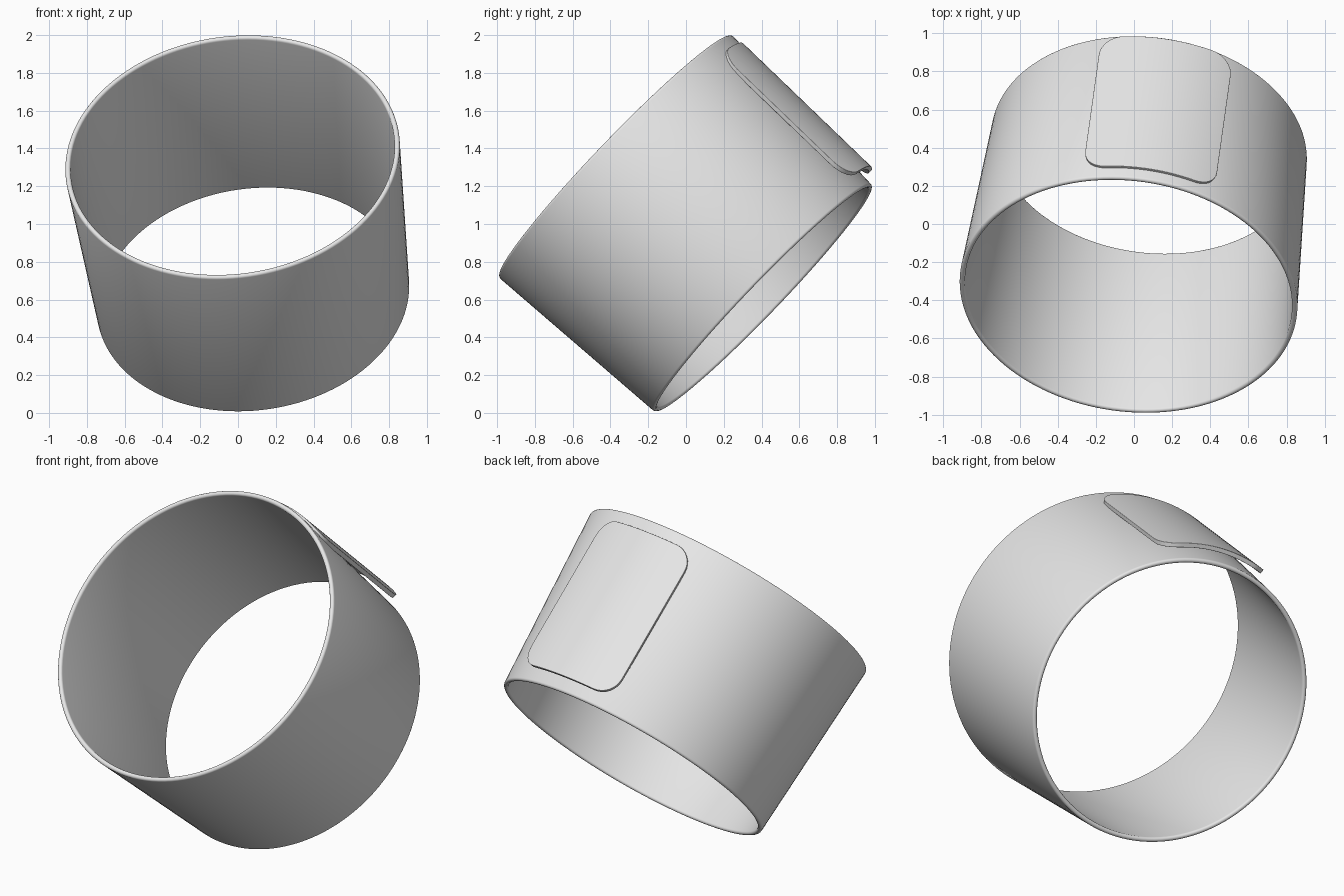
import bpy, bmesh
from math import sin, cos, pi, radians, sqrt
from mathutils import Vector, Matrix

cube = bpy.data.objects.get("Cube")
if cube:
    bpy.data.objects.remove(cube, do_unlink=True)

# Single grey material
grey = bpy.data.materials.new("light_grey")
grey.use_nodes = True
grey.diffuse_color = (0.8, 0.8, 0.8, 1)
grey.node_tree.nodes["Principled BSDF"].inputs["Base Color"].default_value = (0.8, 0.8, 0.8, 1)

# Tilted frame: local z runs from the narrow rim to the wide rim
narrow_centre = Vector((0.08, 0.41, 0.605))
wide_centre = Vector((-0.03, -0.375, 1.36))
axis = (wide_centre - narrow_centre).normalized()
side = Vector((0, 0, 1)).cross(axis).normalized()
up = axis.cross(side)
frame = Matrix((side, up, axis)).transposed().to_4x4()
frame.translation = (narrow_centre + wide_centre) / 2
half = (wide_centre - narrow_centre).length / 2


def on_ring(radius, angle, height):
    return Vector((radius * sin(angle), radius * cos(angle), height))


def make_object(name, bm):
    bmesh.ops.recalc_face_normals(bm, faces=bm.faces)
    mesh = bpy.data.meshes.new(name)
    bm.to_mesh(mesh)
    bm.free()
    mesh.materials.append(grey)
    obj = bpy.data.objects.new(name, mesh)
    bpy.context.collection.objects.link(obj)
    obj.matrix_world = frame
    bpy.ops.object.select_all(action='DESELECT')
    obj.select_set(True)
    bpy.context.view_layer.objects.active = obj
    return obj


# Band: tapered wall with rounded rims, revolved about the axis
WIDE, NARROW, WALL, SEGMENTS = 0.89, 0.832, 0.028, 128
profile = []
for radius, end in ((WIDE, 1), (NARROW, -1)):
    for i in range(9):
        a = pi * i / 8 if end > 0 else pi + pi * i / 8
        lip = WALL / 2
        profile.append((radius - lip + lip * cos(a), end * (half - lip) + lip * sin(a)))

bm = bmesh.new()
rings = [[bm.verts.new(on_ring(r, 2 * pi * k / SEGMENTS, h)) for r, h in profile]
         for k in range(SEGMENTS)]
for k in range(SEGMENTS):
    a, b = rings[k], rings[(k + 1) % SEGMENTS]
    for j in range(len(profile)):
        n = (j + 1) % len(profile)
        bm.faces.new((a[j], a[n], b[n], b[j]))
make_object("band", bm)
bpy.ops.object.shade_smooth_by_angle(angle=radians(50))

# Closure flap: curved plate with rounded corners, standing off the narrow end
FLAP_R, CORNER, FLAP_HALF, FLAP_W = 0.90, 0.12, 0.475, 0.36
CENTRE_ANGLE = radians(1.5)
corner = [(CORNER * (1 - cos(pi / 2 * i / 8)), CORNER * (1 - sin(pi / 2 * i / 8)))
          for i in range(9)]
columns = [(-FLAP_W + t, FLAP_HALF - drop) for t, drop in corner]
inner = FLAP_W - CORNER
columns += [(-inner + 2 * inner * i / 16, FLAP_HALF) for i in range(1, 16)]
columns += [(FLAP_W - t, FLAP_HALF - drop) for t, drop in reversed(corner)]

bm = bmesh.new()
pairs = []
for depth in (0, 0.026):
    layer = []
    for t, h in columns:
        angle = CENTRE_ANGLE + t / FLAP_R
        layer.append([bm.verts.new(on_ring(FLAP_R - depth, angle, s * h)) for s in (-1, 1)])
    pairs.append(layer)
    for a, b in zip(layer, layer[1:]):
        bm.faces.new((a[0], b[0], b[1], a[1]))
# Close the plate edge around its outline
outlines = [[p[0] for p in layer] + [p[1] for p in reversed(layer)] for layer in pairs]
for i in range(len(outlines[0])):
    j = (i + 1) % len(outlines[0])
    bm.faces.new((outlines[0][i], outlines[0][j], outlines[1][j], outlines[1][i]))
flap = make_object("closure_flap", bm)
bpy.ops.object.shade_smooth_by_angle(angle=radians(50))
bevel = flap.modifiers.new("soft_edge", 'BEVEL')
bevel.width = 0.011
bevel.segments = 3
bevel.limit_method = 'ANGLE'
bevel.angle_limit = radians(50)
